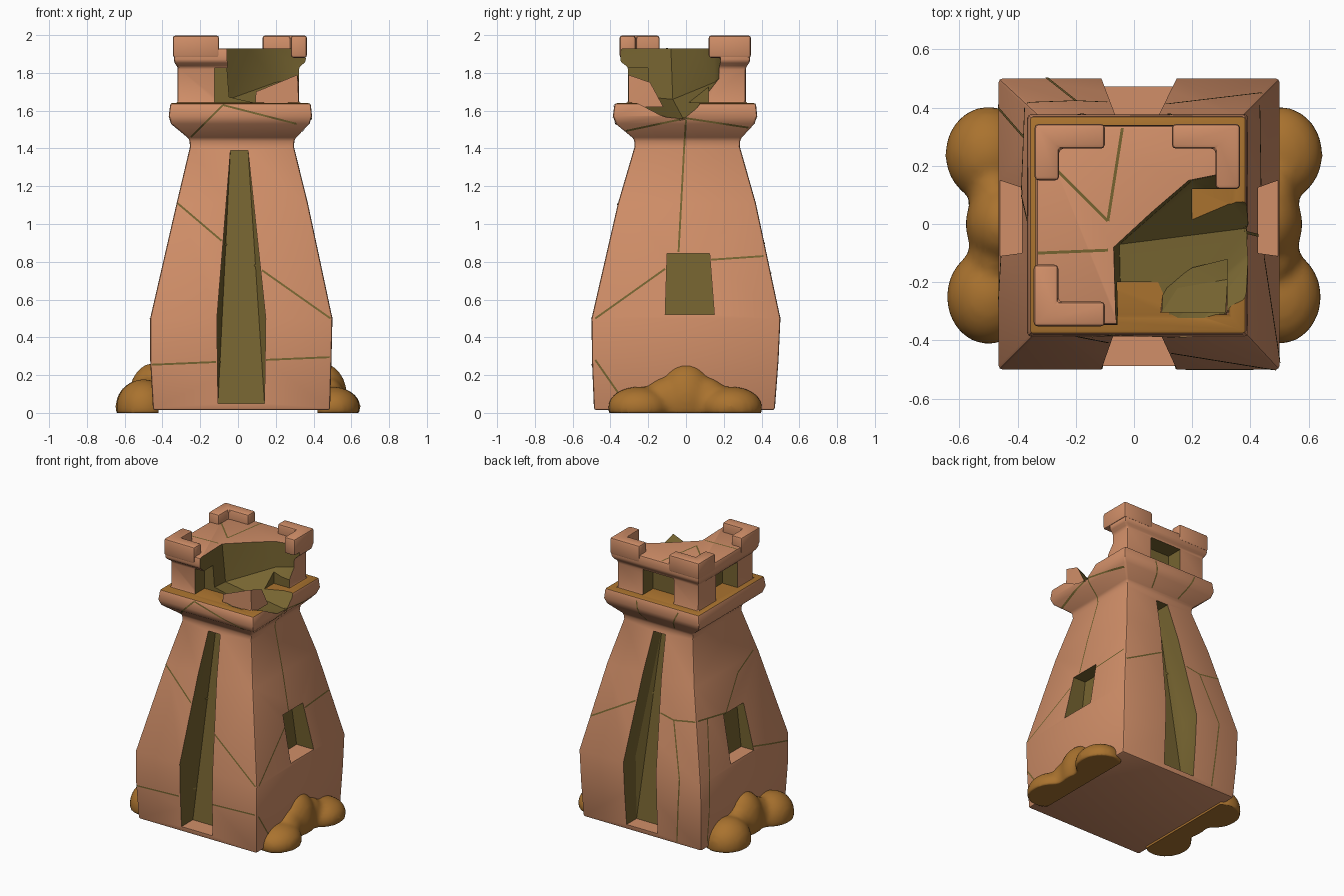
import bpy, bmesh, math
from mathutils import Vector
from mathutils.bvhtree import BVHTree

if "Cube" in bpy.data.objects:
    bpy.data.objects.remove(bpy.data.objects["Cube"])


def mat(name, rgb):
    m = bpy.data.materials.new(name)
    m.diffuse_color = (*rgb, 1)
    m.use_nodes = True
    m.node_tree.nodes["Principled BSDF"].inputs["Base Color"].default_value = m.diffuse_color
    return m


MATS = [mat("salmon_stone", (0.64, 0.275, 0.14)),
        mat("olive_inside", (0.18, 0.127, 0.03)),
        mat("ochre_rock", (0.40, 0.17, 0.028))]
SALMON, OLIVE, OCHRE = 0, 1, 2


def make(name, bm, rule=lambda f: SALMON):
    """Turn a bmesh into an object, colouring faces by a rule."""
    bmesh.ops.recalc_face_normals(bm, faces=bm.faces)
    for f in bm.faces:
        f.normal_update()
        f.material_index = rule(f)
    me = bpy.data.meshes.new(name)
    bm.to_mesh(me)
    bm.free()
    for m in MATS:
        me.materials.append(m)
    ob = bpy.data.objects.new(name, me)
    bpy.context.collection.objects.link(ob)
    return ob


def hull(name, pts, rule):
    bm = bmesh.new()
    for p in pts:
        bm.verts.new(p)
    r = bmesh.ops.convex_hull(bm, input=bm.verts)
    inner = [g for g in r["geom_interior"] if isinstance(g, bmesh.types.BMVert)]
    bmesh.ops.delete(bm, geom=inner, context='VERTS')
    return make(name, bm, rule)


def bevel(ob, w, seg=2):
    m = ob.modifiers.new("bevel", 'BEVEL')
    m.width, m.segments, m.angle_limit = w, seg, math.radians(35)


def apply(ob, angle=30):
    bpy.context.view_layer.update()
    dg = bpy.context.evaluated_depsgraph_get()
    me = bpy.data.meshes.new_from_object(ob.evaluated_get(dg))
    ob.modifiers.clear()
    ob.data = me
    bpy.ops.object.select_all(action='DESELECT')
    ob.select_set(True)
    bpy.context.view_layer.objects.active = ob
    bpy.ops.object.shade_smooth_by_angle(angle=math.radians(angle))


# Tower: stacked rectangular rings (x0, x1, y0, y1, z)
RINGS = [(-.45, .487, -.487, .47, .015), (-.465, .495, -.498, .49, .28),
         (-.465, .50, -.50, .50, .50), (-.325, .37, -.36, .37, 1.11),
         (-.254, .296, -.272, .285, 1.41), (-.258, .30, -.275, .288, 1.45),
         (-.355, .378, -.372, .362, 1.53), (-.367, .392, -.387, .377, 1.57),
         (-.358, .385, -.378, .37, 1.64), (-.32, .323, -.307, .317, 1.64),
         (-.32, .323, -.307, .317, 1.83), (-.34, .36, -.348, .34, 1.86),
         (-.335, .355, -.345, .338, 1.93)]
bm = bmesh.new()
loops = []
for a, b, c, d, z in RINGS:
    loops.append([bm.verts.new(p) for p in ((a, c, z), (b, c, z), (b, d, z), (a, d, z))])
bm.faces.new(loops[0][::-1])
bm.faces.new(loops[-1])
for lo, hi in zip(loops, loops[1:]):
    for i in range(4):
        j = (i + 1) % 4
        bm.faces.new((lo[i], lo[j], hi[j], hi[i]))
tower = make("tower", bm, lambda f: OCHRE if 1.62 < f.calc_center_median().z < 1.66
             and abs(f.normal.z) > .9 else SALMON)
bevel(tower, .012)

# Cutters for the recesses
cutters = []


def recess(side, rows, floor):
    """rows: (low, high, inner depth, z) on one side: 'x' or 'y' with sign."""
    axis, s = side
    pts = []
    for lo, hi, inner, z in rows:
        for t in (lo, hi):
            for d in (inner * s, .8 * s):
                pts.append((d, t, z) if axis == 'x' else (t, d, z))
    cutters.append(hull("recess_cutter", pts,
                        lambda f: floor if f.normal.z < -.9 else OLIVE))


for s in (-1, 1):
    recess(('y', s), [(-.106, .14, .36, .05), (-.112, .147, .36, .5), (-.04, .053, .19, 1.39)], SALMON)
    recess(('x', s), [(-.11, .15, .36, .52), (-.10, .125, .33, .845)], SALMON)
    for axis in 'xy':
        recess((axis, s), [(-.125, .12, .2, 1.643), (-.125, .12, .2, 1.825)], OCHRE)

# Broken front right corner
cutters.append(hull("damage_cutter", [
    (-.09, -.09, 2.2), (.17, .15, 2.2), (.5, .13, 2.2), (.5, -.5, 2.2), (-.045, -.5, 2.2),
    (.5, .21, 1.8), (.2, .15, 1.75), (.5, 0, 1.53), (-.05, -.07, 1.66),
    (.5, -.2, 1.70), (.5, -.5, 1.8), (.1, -.5, 1.70), (-.04, -.5, 1.70)], lambda f: OLIVE))

for c in cutters:
    c.hide_render = True
    m = tower.modifiers.new("cut", 'BOOLEAN')
    m.operation, m.solver, m.object = 'DIFFERENCE', 'EXACT', c
apply(tower)
for c in cutters:
    bpy.data.objects.remove(c)

# Stub left of the broken corner pillar
stub = hull("broken_pillar", [
    (.09, -.305, 1.62), (.322, -.305, 1.62), (.322, -.12, 1.62), (.2, -.15, 1.62), (.1, -.22, 1.62),
    (.095, -.305, 1.70), (.315, -.305, 1.79), (.322, -.19, 1.75), (.15, -.22, 1.69)],
    lambda f: OLIVE if f.normal.z > .2 or f.normal.y > .3 else SALMON)
apply(stub)

# L-shaped corner battlements on the three surviving corners
for name, cx, cy, ex, ey in (("front_left_merlon", -.345, -.352, -.10, -.14),
                             ("back_left_merlon", -.342, .344, -.10, .15),
                             ("back_right_merlon", .365, .344, .13, .12)):
    sx, sy = (1 if ex > cx else -1), (1 if ey > cy else -1)
    t = .085
    plan = [(cx, cy), (ex, cy), (ex, cy + sy * t), (cx + sx * t, cy + sy * t),
            (cx + sx * t, ey), (cx, ey)]
    bm = bmesh.new()
    f = bm.faces.new([bm.verts.new((x, y, 1.88)) for x, y in plan])
    g = bmesh.ops.extrude_face_region(bm, geom=[f])
    for v in g["geom"]:
        if isinstance(v, bmesh.types.BMVert):
            v.co.z = 1.998
    ob = make(name, bm)
    bevel(ob, .014)
    apply(ob)

# Rock mounds on both sides: merged ellipsoids with a flat base
for name, s, h in (("left_rocks", -1, .17), ("right_rocks", 1, .13)):
    bm = bmesh.new()
    for c, r in (((.50, -.25, .03), (.145, .165, h - .02)), ((.50, .24, .03), (.15, .165, h - .02)),
                 ((.45, 0, .08), (.13, .15, .185)), ((.48, .1, .06), (.09, .13, .13)),
                 ((.48, -.1, .06), (.09, .13, .13))):
        g = bmesh.ops.create_icosphere(bm, subdivisions=3, radius=1)
        for v in g["verts"]:
            v.co = Vector((s * (c[0] + v.co.x * r[0]), c[1] + v.co.y * r[1], c[2] + v.co.z * r[2]))
    ob = make(name, bm, lambda f: OCHRE)
    m = ob.modifiers.new("merge", 'REMESH')
    m.mode, m.voxel_size = 'VOXEL', .018
    m = ob.modifiers.new("soften", 'SMOOTH')
    m.factor, m.iterations = .5, 5
    apply(ob, 50)
    for v in ob.data.vertices:
        v.co.z = max(v.co.z, 0)
        v.co.x = s * max(s * v.co.x, .42)
    for p in ob.data.polygons:
        p.material_index = OCHRE

# Cracks: thin strips projected on to the tower from each side
bm = bmesh.new()
bm.from_mesh(tower.data)
tree = BVHTree.FromBMesh(bm)
bm.free()
VIEWS = {"front": (Vector((0, -1, 0)), lambda u, v: Vector((u, 0, v))),
         "back": (Vector((0, 1, 0)), lambda u, v: Vector((u, 0, v))),
         "right": (Vector((1, 0, 0)), lambda u, v: Vector((0, u, v))),
         "left": (Vector((-1, 0, 0)), lambda u, v: Vector((0, u, v))),
         "top": (Vector((0, 0, 1)), lambda u, v: Vector((u, v, 0)))}
CRACKS = {
    "front": [[(-.32, 1.11), (-.05, .88), (.49, .5)], [(-.455, .255), (.485, .295)],
              [(-.25, 1.46), (-.08, 1.63), (.31, 1.53)]],
    "right": [[(0, 1.55), (-.01, 1.4), (-.04, .84)], [(.41, .83), (.12, .81)], [(-.1, .77), (-.48, .5)],
              [(-.48, .28), (-.32, .05)], [(-.33, 1.49), (0, 1.56), (.33, 1.51)]],
    "back": [[(.44, .74), (.1, .93), (-.2, .87), (-.38, .9)], [(-.2, .87), (-.3, .5), (-.26, .03)],
             [(.1, 1.46), (.13, 1.62)], [(-.2, 1.62), (-.12, 1.46)]],
    "left": [[(.4, .9), (.1, .85)], [(.3, .88), (.4, .5), (.41, .05)],
             [(.1, .85), (-.1, 1.05), (-.3, 1.13)], [(-.1, .55), (-.48, .45)]],
    "top": [[(-.33, .25), (-.09, .01), (-.04, .33)], [(-.33, -.1), (-.09, -.09)]]}
bm = bmesh.new()
W = .005
for view, paths in CRACKS.items():
    d, place = VIEWS[view]
    for path in paths:
        for (u0, v0), (u1, v1) in zip(path, path[1:]):
            ln = math.hypot(u1 - u0, v1 - v0)
            nu, nv = -(v1 - v0) / ln * W, (u1 - u0) / ln * W
            n = max(2, int(ln / .012))
            prev = None
            for i in range(n + 1):
                u, v = u0 + (u1 - u0) * i / n, v0 + (v1 - v0) * i / n
                hits = [tree.ray_cast(place(u + k * nu, v + k * nv) + d * 3, -d)[0] for k in (-1, 1)]
                cur = [h + d * .003 for h in hits] if None not in hits else None
                if cur and prev:
                    quad = [prev[0], prev[1], cur[1], cur[0]]
                    depth = [q.dot(d) for q in quad]
                    if max(depth) - min(depth) < .03:
                        bm.faces.new([bm.verts.new(q) for q in quad])
                prev = cur
bmesh.ops.remove_doubles(bm, verts=bm.verts, dist=.0002)
make("cracks", bm, lambda f: OLIVE)
